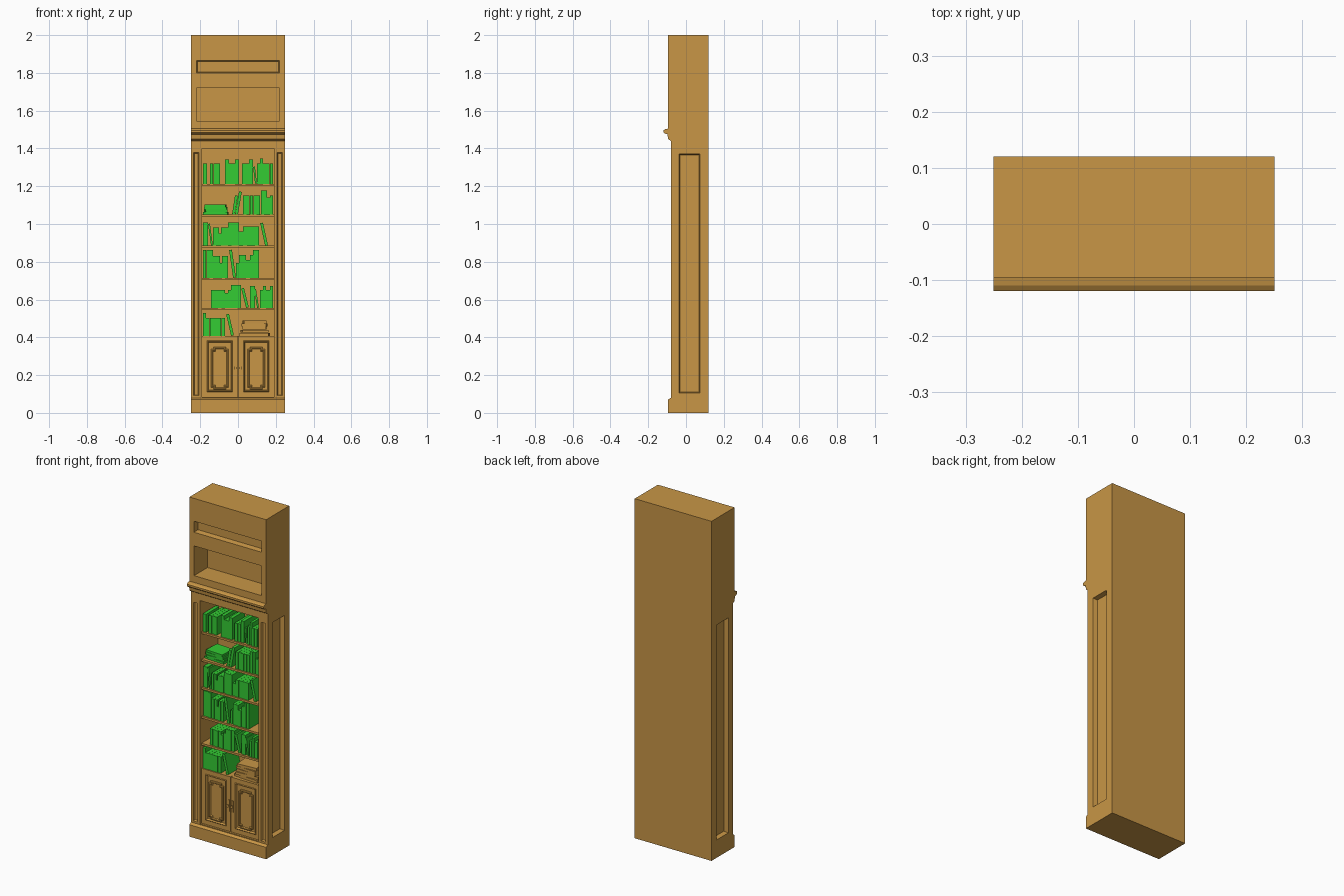
import bpy, bmesh, math, random
from mathutils import Matrix, Vector

random.seed(4)
if "Cube" in bpy.data.objects:
    bpy.data.objects.remove(bpy.data.objects["Cube"])


def material(name, rgb):
    m = bpy.data.materials.new(name)
    m.use_nodes = True
    m.diffuse_color = (*rgb, 1)
    m.node_tree.nodes["Principled BSDF"].inputs["Base Color"].default_value = (*rgb, 1)
    return m


WOOD = material("golden wood", (0.58, 0.305, 0.061))
GREEN = material("book green", (0.033, 0.604, 0.033))


def finish(name, bm, mat):
    bmesh.ops.recalc_face_normals(bm, faces=bm.faces)
    mesh = bpy.data.meshes.new(name)
    bm.to_mesh(mesh)
    bm.free()
    mesh.materials.append(mat)
    ob = bpy.data.objects.new(name, mesh)
    bpy.context.collection.objects.link(ob)
    return ob


def add_box(bm, lo, hi):
    lo, hi = Vector(lo), Vector(hi)
    m = Matrix.Translation((lo + hi) / 2) @ Matrix.Diagonal((*(hi - lo), 1))
    return bmesh.ops.create_cube(bm, size=1, matrix=m)["verts"]


def prism(bm, points, place, offset):
    """Extrude a closed outline; returns the first cap."""
    cap = bm.faces.new([bm.verts.new(place(a, b)) for a, b in points])
    ext = bmesh.ops.extrude_face_region(bm, geom=[cap], use_keep_orig=True)
    verts = [g for g in ext["geom"] if isinstance(g, bmesh.types.BMVert)]
    bmesh.ops.translate(bm, verts=verts, vec=offset)
    bmesh.ops.recalc_face_normals(bm, faces=bm.faces)
    return cap


def inset(bm, face, width, depth=0):
    bmesh.ops.inset_region(bm, faces=[face], thickness=width, depth=depth,
                           use_even_offset=True)


# Carcass: side profile with plinth and cornice
profile = [(.12, 0), (-.095, 0), (-.095, .07), (-.08, .08), (-.08, 1.44),
           (-.095, 1.45), (-.098, 1.475), (-.11, 1.478), (-.119, 1.485),
           (-.119, 1.496), (-.11, 1.502), (-.095, 1.505), (-.095, 2), (.12, 2)]
bm = bmesh.new()
prism(bm, profile, lambda y, z: (-.25, y, z), (.5, 0, 0))
carcass = finish("bookcase_carcass", bm, WOOD)
cutters = []


def cut(lo, hi, taper=0, axis=1, deep=1):
    """Subtract a box whose inner end is narrowed by taper."""
    bm = bmesh.new()
    verts = add_box(bm, lo, hi)
    mid = (Vector(lo) + Vector(hi)) / 2
    for v in verts:
        if (v.co[axis] - mid[axis]) * deep > 0:
            for i in {0, 1, 2} - {axis}:
                v.co[i] -= math.copysign(taper, v.co[i] - mid[i])
    ob = finish("cutter", bm, WOOD)
    ob.hide_render = True
    cutters.append(ob)
    mod = carcass.modifiers.new("cut", 'BOOLEAN')
    mod.object, mod.operation, mod.solver = ob, 'DIFFERENCE', 'EXACT'


cut((-.19, -.2, .408), (.19, .085, 1.4))              # shelf space
cut((-.19, -.2, .085), (.19, -.055, .45))             # door space
cut((-.22, -.2, 1.545), (.22, .03, 1.72))             # open niche
cut((-.22, -.097, 1.8), (.22, -.066, 1.866), .006)    # upper slot
for s in (-1, 1):
    xs = sorted((s * .206, s * .236))
    cut((xs[0], -.082, .09), (xs[1], -.07, 1.38), .006)   # pilaster grooves
    xs = sorted((s * .225, s * .252))
    cut((xs[0], -.037, .105), (xs[1], .075, 1.372), .006, 0, -s)  # side panels

bpy.context.view_layer.update()
dg = bpy.context.evaluated_depsgraph_get()
carved = bpy.data.meshes.new_from_object(carcass.evaluated_get(dg))
carcass.modifiers.clear()
carcass.data = carved
for ob in cutters:
    bpy.data.objects.remove(ob)

# Shelves
floors = [.408, .556, .715, .885, 1.05, 1.213]
bm = bmesh.new()
for z in floors[1:]:
    add_box(bm, (-.19, -.068, z - .012), (.19, .085, z))
finish("shelves", bm, WOOD)

# Doors, notched raised panels and handles
for side, s in (("right", -1), ("left", 1)):
    def front(y):
        return lambda x, z: (s * x, y, z)

    bm = bmesh.new()
    outline = [(.002, .085), (.19, .085), (.19, .408), (.002, .408)]
    face = prism(bm, outline, front(-.068), (0, .013, 0))
    inset(bm, face, .026)
    inset(bm, face, .004, .004)
    inset(bm, face, .005, -.012)
    finish(side + "_door", bm, WOOD)

    bm = bmesh.new()
    cx, cz, w, h, n = .097, .236, .047, .114, .013
    quarter = [(w, h - n), (w - n, h - n), (w - n, h)]
    outline = []
    for sx, sz in ((1, 1), (-1, 1), (-1, -1), (1, -1)):
        corner = quarter if sx * sz > 0 else quarter[::-1]
        outline += [(cx + sx * a, cz + sz * b) for a, b in corner]
    face = prism(bm, outline, front(-.067), (0, .011, 0))
    inset(bm, face, .004, .003)
    inset(bm, face, .004)
    inset(bm, face, .004, -.006)
    finish(side + "_door_panel", bm, WOOD)

    bm = bmesh.new()
    xs = sorted((s * .006, s * .018))
    add_box(bm, (xs[0], -.072, .203), (xs[1], -.066, .272))
    turn = Matrix.Translation((s * .013, -.075, .237)) @ Matrix.Rotation(math.pi / 2, 4, 'X')
    bmesh.ops.create_cone(bm, cap_ends=True, segments=12, radius1=.006,
                          radius2=.009, depth=.009, matrix=turn)
    finish(side + "_door_handle", bm, WOOD)

# Books: groups of (start, end, height) and leaning ones with a sideways lean
U = .0053


def book_row(name, floor, groups):
    bm = bmesh.new()
    for start, end, height, *lean in groups:
        count = 1 if lean else max(1, round((end - start) / 3.6))
        step = (end - start) / count
        for i in range(count):
            x = (start + i * step) * U
            y = -.06 + random.uniform(-.003, .004)
            verts = add_box(bm, (x + .0004, y, floor),
                            (x + step * U - .0004, .06, floor + height * U))
            if lean:
                pivot = Vector((x, 0, floor))
                rot = Matrix.Rotation(math.atan(lean[0] / height), 3, 'Y')
                bmesh.ops.rotate(bm, verts=verts, cent=pivot, matrix=rot)
                low = min(v.co.z for v in verts)
                bmesh.ops.translate(bm, verts=verts, vec=(0, 0, floor - low))
    finish(name, bm, GREEN)


book_row("books_shelf_1", floors[0], [
    (-35, -32, 23), (-32, -13, 18), (-7, -4, 22, -5)])
book_row("books_shelf_2", floors[1], [
    (-27, -13, 18), (-13, -10, 15), (-10, -7, 18), (-7, 3, 23), (8, 11, 20, -5),
    (12, 17, 22), (19, 21, 19, -3), (22, 25, 18), (25, 28, 22), (28, 32, 18), (32, 35, 22)])
book_row("books_shelf_3", floors[2], [
    (-35, -25, 28), (-25, -18, 22), (-18, -16, 15), (-16, -10, 22), (-5, -2, 28, -4),
    (-2, 1, 15), (1, 8, 23), (8, 12, 18), (12, 15, 23), (15, 21, 28)])
book_row("books_shelf_4", floors[3], [
    (-35, -30, 23), (-27, -25, 22, -3), (-25, -19, 18), (-19, -17, 12), (-17, -10, 18),
    (-10, 1, 23), (1, 5, 14), (5, 21, 19), (27, 30, 23, -5)])
book_row("books_shelf_5", floors[4], [
    (-6, -3, 19, 3), (-3, 0, 23, 4), (5, 22, 19), (23, 29, 24), (29, 32, 17), (32, 35, 19)])
book_row("books_shelf_6", floors[5], [
    (-35, -31, 20), (-28, -18, 20), (-13, -9, 24), (-9, -3, 20), (-3, 1, 24),
    (4, 11, 20), (11, 15, 24), (17, 19, 17, -2), (19, 22, 20), (22, 25, 25), (25, 35, 20)])


# Stacks of lying books, each turned a little
def stack(name, floor, cx, thick, widths, mat):
    bm = bmesh.new()
    z = floor
    for i, w in enumerate(widths):
        verts = add_box(bm, (cx - w / 2, -.05, z), (cx + w / 2, .045, z + thick - .001))
        rot = Matrix.Rotation(math.radians((-4, 5, -2)[i % 3]), 3, 'Z')
        bmesh.ops.rotate(bm, verts=verts, cent=(cx, 0, z), matrix=rot)
        z += thick
    finish(name, bm, mat)


stack("green_book_stack", floors[4], -.118, .0135, [.13, .115, .12, .11], GREEN)
stack("wooden_book_stack", floors[0], .088, .0165, [.155, .14, .125, .13, .12], WOOD)
